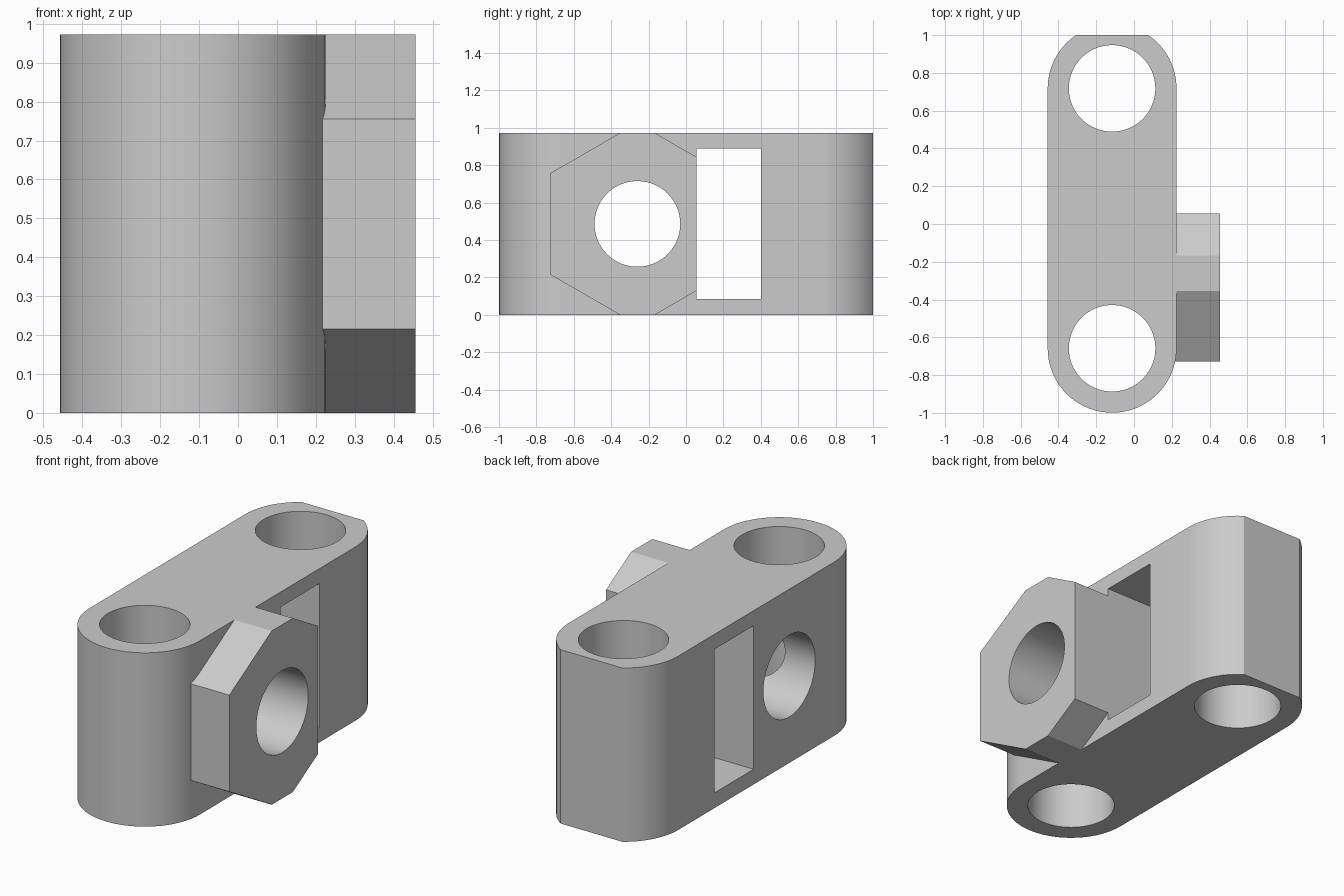
import bpy, bmesh, math
from mathutils import Matrix

cube = bpy.data.objects.get("Cube")
if cube:
    bpy.data.objects.remove(cube, do_unlink=True)

# Main dimensions
HEIGHT = 0.972
MID = HEIGHT / 2
BODY_X, BODY_R = -0.116, 0.341
FRONT_Y, BACK_Y = -0.658, 0.718
BORE_R = 0.229
BOLT_Y = -0.26

grey = bpy.data.materials.new("light_grey")
grey.use_nodes = True
grey.diffuse_color = (0.6, 0.6, 0.6, 1)
grey.node_tree.nodes["Principled BSDF"].inputs["Base Color"].default_value = (0.6, 0.6, 0.6, 1)


def extrude(name, points, low, high, along_x=False):
    """Prism from a flat outline, running along z or along x."""
    bm = bmesh.new()
    face = bm.faces.new([bm.verts.new((a, b, low)) for a, b in points])
    grown = bmesh.ops.extrude_face_region(bm, geom=[face])["geom"]
    top = [v for v in grown if isinstance(v, bmesh.types.BMVert)]
    bmesh.ops.translate(bm, verts=top, vec=(0, 0, high - low))
    if along_x:  # cyclic swap: (a, b, c) -> (c, a, b)
        bm.transform(Matrix(((0, 0, 1, 0), (1, 0, 0, 0), (0, 1, 0, 0), (0, 0, 0, 1))))
    bmesh.ops.recalc_face_normals(bm, faces=bm.faces)
    mesh = bpy.data.meshes.new(name)
    bm.to_mesh(mesh)
    bm.free()
    mesh.materials.append(grey)
    obj = bpy.data.objects.new(name, mesh)
    bpy.context.collection.objects.link(obj)
    return obj


def arc(a, b, radius, start, sweep, steps):
    return [(a + radius * math.cos(start + sweep * i / steps),
             b + radius * math.sin(start + sweep * i / steps)) for i in range(steps + 1)]


def ring(a, b, radius, sides, start=0):
    return arc(a, b, radius, start, math.tau, sides)[:-1]


def rect(a0, a1, b0, b1):
    return [(a0, b0), (a1, b0), (a1, b1), (a0, b1)]


def combine(target, tool, operation):
    """Apply a boolean and discard the tool."""
    mod = target.modifiers.new(operation, "BOOLEAN")
    mod.operation, mod.solver, mod.object = operation, "EXACT", tool
    bpy.ops.object.select_all(action="DESELECT")
    bpy.context.view_layer.objects.active = target
    target.select_set(True)
    bpy.ops.object.modifier_apply(modifier=mod.name)
    bpy.data.objects.remove(tool, do_unlink=True)


# Rounded body block, oversized so that the trim gives clean ends
outline = (arc(BODY_X, BACK_Y, BODY_R, 0, math.pi, 40)
           + arc(BODY_X, FRONT_Y, BODY_R, math.pi, math.pi, 40))
body = extrude("clamp_body", outline, -0.2, HEIGHT + 0.2)

# Hexagonal nut holder on the side
holder = extrude("nut_holder", ring(BOLT_Y, MID, 0.54, 6, math.pi / 2), 0.16, 0.456, True)
pocket = extrude("nut_pocket", ring(BOLT_Y, MID, 0.413, 6, math.pi / 2), 0.1, 0.6, True)
combine(holder, pocket, "DIFFERENCE")
combine(body, holder, "UNION")

# Trim top, bottom and the flat back end
trim = extrude("trim_block", rect(-1, 1, -2, 1), 0, HEIGHT)
combine(body, trim, "INTERSECT")

# Rectangular slot, also opening the nut holder
combine(body, extrude("slot", rect(0.055, 0.4, 0.085, 0.888), -1, 1, True), "DIFFERENCE")

# Two upright bores and the cross bolt hole
for y in (FRONT_Y, BACK_Y):
    combine(body, extrude("bore", ring(BODY_X, y, BORE_R, 80), -1, 2), "DIFFERENCE")
combine(body, extrude("bolt_hole", ring(BOLT_Y, MID, BORE_R, 80), -1, 1, True), "DIFFERENCE")

bpy.ops.object.shade_smooth_by_angle(angle=math.radians(25))
